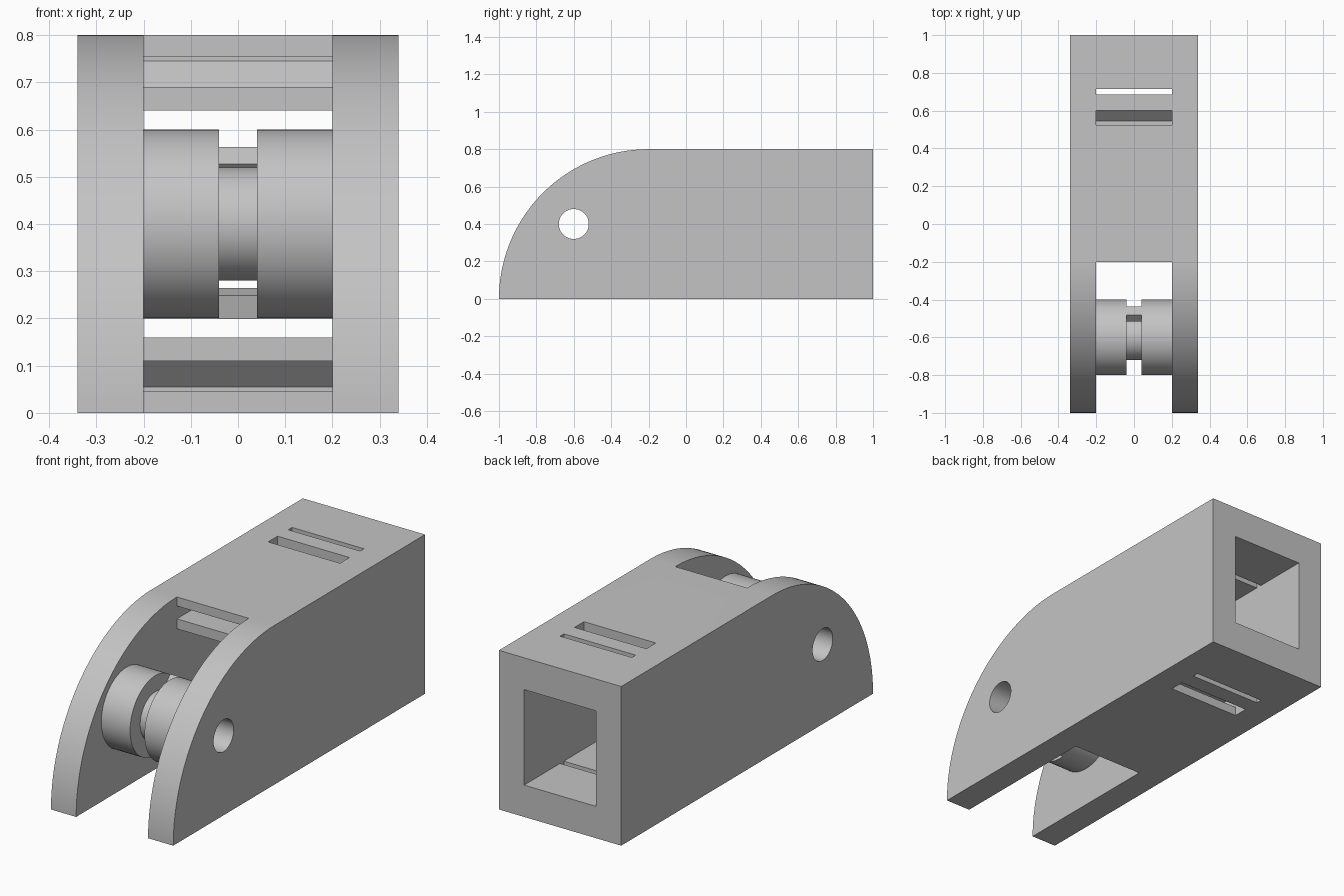
import bpy, bmesh, math
from mathutils import Matrix, Vector

cube = bpy.data.objects.get("Cube")
if cube:
    bpy.data.objects.remove(cube, do_unlink=True)

grey = bpy.data.materials.new("plain_grey")
grey.use_nodes = True
grey.diffuse_color = (0.55, 0.55, 0.55, 1)
grey.node_tree.nodes["Principled BSDF"].inputs["Base Color"].default_value = grey.diffuse_color

HALF_WIDTH, INNER, HEIGHT = 0.34, 0.2, 0.8
AXLE = Vector((0, -0.6, 0.4))
BORE = 0.08


def finish(name, bm):
    """Turn a bmesh into a grey object."""
    bmesh.ops.recalc_face_normals(bm, faces=bm.faces)
    mesh = bpy.data.meshes.new(name)
    bm.to_mesh(mesh)
    bm.free()
    mesh.materials.append(grey)
    obj = bpy.data.objects.new(name, mesh)
    bpy.context.collection.objects.link(obj)
    return obj


def prism(name, profile, half_x):
    """Extrude a (y, z) profile across x."""
    bm = bmesh.new()
    face = bm.faces.new([bm.verts.new((-half_x, y, z)) for y, z in profile])
    new = bmesh.ops.extrude_face_region(bm, geom=[face])["geom"]
    moved = [v for v in new if isinstance(v, bmesh.types.BMVert)]
    bmesh.ops.translate(bm, verts=moved, vec=(2 * half_x, 0, 0))
    return finish(name, bm)


def rect(y0, y1, z0, z1):
    return [(y0, z0), (y1, z0), (y1, z1), (y0, z1)]


def arc(cy, cz, r, start, end, steps):
    angles = [math.radians(start + (end - start) * i / steps) for i in range(steps + 1)]
    return [(cy + r * math.cos(a), cz + r * math.sin(a)) for a in angles]


def cut(target, cutter):
    mod = target.modifiers.new("cut", 'BOOLEAN')
    mod.operation, mod.solver, mod.object = 'DIFFERENCE', 'EXACT', cutter
    graph = bpy.context.evaluated_depsgraph_get()
    mesh = bpy.data.meshes.new_from_object(target.evaluated_get(graph))
    target.modifiers.clear()
    target.data = mesh
    bpy.data.objects.remove(cutter, do_unlink=True)


def smooth(obj):
    bpy.ops.object.select_all(action='DESELECT')
    obj.select_set(True)
    bpy.context.view_layer.objects.active = obj
    bpy.ops.object.shade_smooth_by_angle(angle=math.radians(30))


# Housing: long block with a quarter-round nose
housing = prism("housing", arc(-0.2, 0, HEIGHT, 180, 90, 48) + [(1, HEIGHT), (1, 0)], HALF_WIDTH)

# Open fork at the front, square tunnel behind it, axle hole, thin strap slot
cut(housing, prism("fork_cutter", rect(-1.2, -0.2, -0.2, 1), INNER))
cut(housing, prism("tunnel_cutter", rect(-0.4, 1.2, 0.16, 0.64), INNER))
cut(housing, prism("axle_cutter", arc(AXLE.y, AXLE.z, BORE, 0, 360, 64)[:-1], 0.5))
cut(housing, prism("slot_cutter", rect(0.685, 0.715, -0.2, 1), INNER))

# Bent strap channels inside the roof and floor, mirrored about mid height
channel = [(-0.4, 0.69), (0.545, 0.69), (0.6, 0.745), (0.6, 0.9),
           (0.525, 0.9), (0.525, 0.755), (-0.4, 0.755)]
cut(housing, prism("roof_channel_cutter", channel, INNER))
cut(housing, prism("floor_channel_cutter", [(y, HEIGHT - z) for y, z in channel], INNER))
smooth(housing)

# Roller: bored spool with a central groove, turned about the x axis
bm = bmesh.new()
half = [(INNER, BORE), (INNER, 0.2), (0.04, 0.2), (0.04, 0.12)]
outline = half + [(-x, r) for x, r in reversed(half)]
ring = [bm.verts.new(AXLE + Vector((x, 0, r))) for x, r in outline]
edges = [bm.edges.new((ring[i - 1], ring[i])) for i in range(len(ring))]
bmesh.ops.spin(bm, geom=ring + edges, cent=AXLE, axis=(1, 0, 0), angle=math.tau, steps=64)
bmesh.ops.remove_doubles(bm, verts=bm.verts, dist=0.0001)
smooth(finish("roller", bm))

# Small cross bars bridging the groove near the rim
for name, angle in (("upper_cross_bar", 45), ("lower_cross_bar", -75)):
    bm = bmesh.new()
    bmesh.ops.create_cube(bm, size=1)
    bmesh.ops.scale(bm, vec=(0.08, 0.051, 0.062), verts=bm.verts)
    bmesh.ops.translate(bm, vec=(0, 0.174, 0), verts=bm.verts)
    turn = Matrix.Translation(AXLE) @ Matrix.Rotation(math.radians(angle), 4, 'X')
    bmesh.ops.transform(bm, matrix=turn, verts=bm.verts)
    finish(name, bm)
